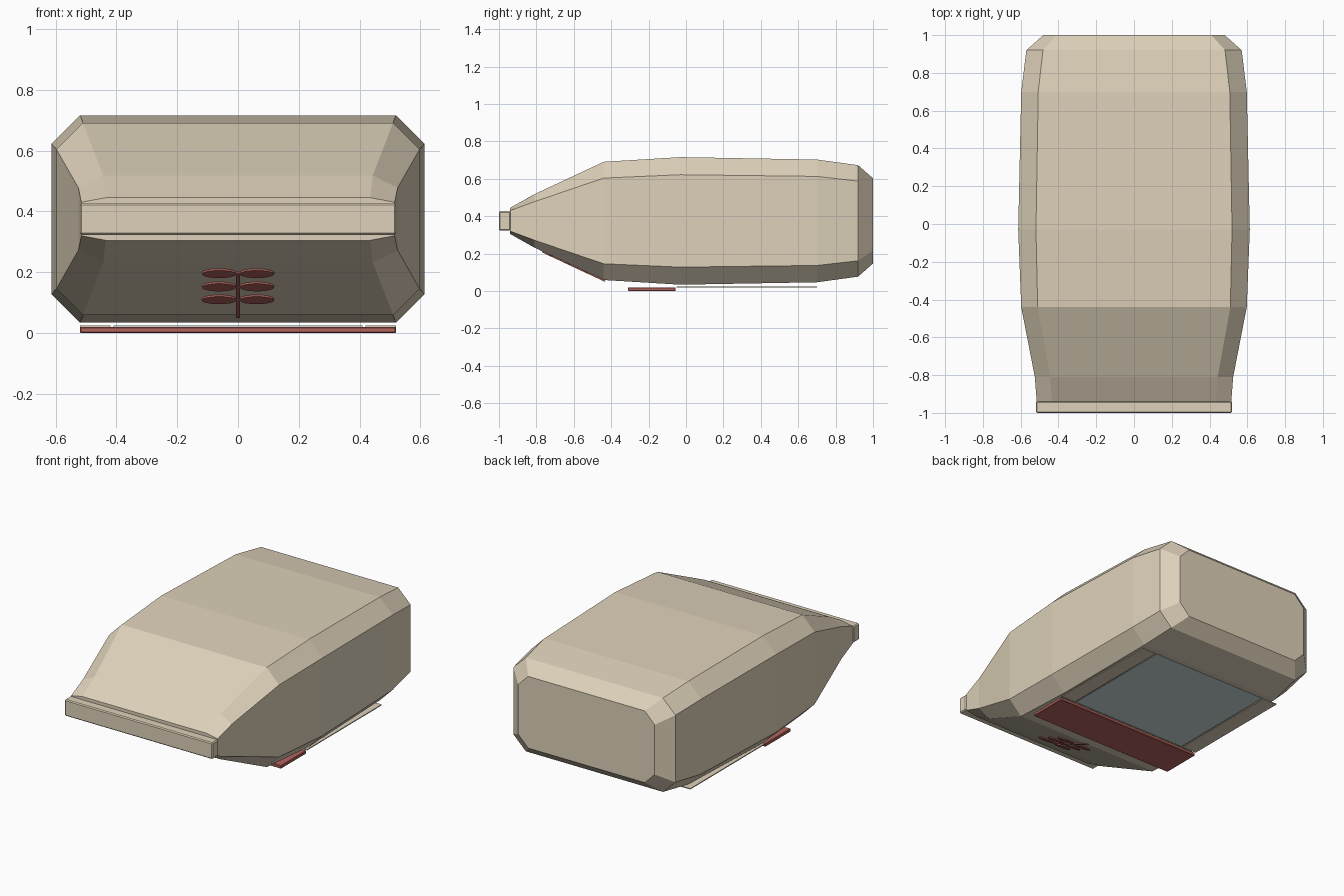
import bpy, bmesh, math
from mathutils import Matrix, Vector

cube = bpy.data.objects.get("Cube")
if cube:
    bpy.data.objects.remove(cube, do_unlink=True)


def make_material(name, color):
    mat = bpy.data.materials.new(name)
    mat.use_nodes = True
    mat.diffuse_color = (*color, 1)
    mat.node_tree.nodes["Principled BSDF"].inputs["Base Color"].default_value = (*color, 1)
    return mat


cream = make_material("cream paper", (0.73, 0.64, 0.49))
red = make_material("brick red", (0.45, 0.125, 0.11))
pale = make_material("pale blue grey", (0.62, 0.73, 0.70))


def finish(bm, name, mat):
    bmesh.ops.recalc_face_normals(bm, faces=bm.faces)
    mesh = bpy.data.meshes.new(name)
    bm.to_mesh(mesh)
    bm.free()
    mesh.materials.append(mat)
    obj = bpy.data.objects.new(name, mesh)
    bpy.context.collection.objects.link(obj)
    return obj


def box(name, mat, low, high, bevel=0):
    low, high = Vector(low), Vector(high)
    bm = bmesh.new()
    bmesh.ops.create_cube(bm, size=1, matrix=Matrix.Translation((low + high) / 2)
                          @ Matrix.Diagonal((*(high - low), 1)))
    if bevel:
        bmesh.ops.bevel(bm, geom=bm.edges[:], offset=bevel, segments=1, affect='EDGES')
    return finish(bm, name, mat)


# Pouch body: chamfered rectangles lofted from the sealed end to the base
# (y, half width, half height, chamfer in x, chamfer in z)
MID_Z = 0.375
sections = [
    (-0.94, 0.515, 0.070, 0.08, 0.015),
    (-0.81, 0.525, 0.143, 0.082, 0.04),
    (-0.44, 0.597, 0.316, 0.087, 0.087),
    (-0.03, 0.613, 0.341, 0.094, 0.094),
    (0.70, 0.597, 0.328, 0.09, 0.09),
    (0.92, 0.57, 0.298, 0.088, 0.085),
    (1.00, 0.48, 0.228, 0.07, 0.07),
]
bm = bmesh.new()
rings = []
for y, w, h, cx, cz in sections:
    quarter = [(w, h - cz), (w - cx, h)]
    outline = quarter + [(-x, z) for x, z in reversed(quarter)]
    outline += [(-x, -z) for x, z in outline]
    rings.append([bm.verts.new((x, y, MID_Z + z)) for x, z in outline])
for a, b in zip(rings, rings[1:]):
    for i in range(len(a)):
        j = (i + 1) % len(a)
        bm.faces.new((a[i], a[j], b[j], b[i]))
bm.faces.new(rings[0])
bm.faces.new(rings[-1])
finish(bm, "pouch_body", cream)

# Crimped seal strip
box("seal_strip", cream, (-0.52, -1, 0.323), (0.52, -0.938, 0.427), 0.006)

# Underside: coloured band, label panel and side strips
box("underside_band", red, (-0.52, -0.31, 0), (0.52, -0.055, 0.02), 0.003)
box("label_panel", pale, (-0.41, -0.05, 0.02), (0.41, 0.70, 0.024))
for side, s in (("left", 1), ("right", -1)):
    edges = sorted((s * 0.42, s * 0.52))
    box(side + "_label_strip", cream, (edges[0], -0.05, 0.018), (edges[1], 0.70, 0.024))

# Sprig emblem lying on the lower front slope
y0, z0 = sections[1][0], MID_Z - sections[1][2]
y1, z1 = sections[2][0], MID_Z - sections[2][2]
up = Vector((0, y0 - y1, z0 - z1)).normalized()
out = Vector((1, 0, 0)).cross(up)
if out.z > 0:
    out = -out
origin = Vector((0, y1, z1))


def slope_plate(name, points):
    bm = bmesh.new()
    bottom, top = [[bm.verts.new(origin + Vector((u, 0, 0)) + up * v + out * d)
                    for u, v in points] for d in (-0.001, 0.006)]
    n = len(points)
    bm.faces.new(bottom)
    bm.faces.new(top)
    for i in range(n):
        j = (i + 1) % n
        bm.faces.new((bottom[i], bottom[j], top[j], top[i]))
    finish(bm, name, red)


slope_plate("sprig_stem", [(-0.007, -0.01), (0.007, -0.01), (0.006, 0.335), (-0.006, 0.335)])
for row, v in enumerate((0.127, 0.227, 0.33)):
    for side, s in (("left", 1), ("right", -1)):
        leaf = []
        for k in range(14):
            a = math.tau * k / 14
            leaf.append((s * (0.062 + 0.057 * math.cos(a)), v + 0.03 * math.sin(a)))
        slope_plate(f"sprig_leaf_{side}_{row + 1}", leaf)
